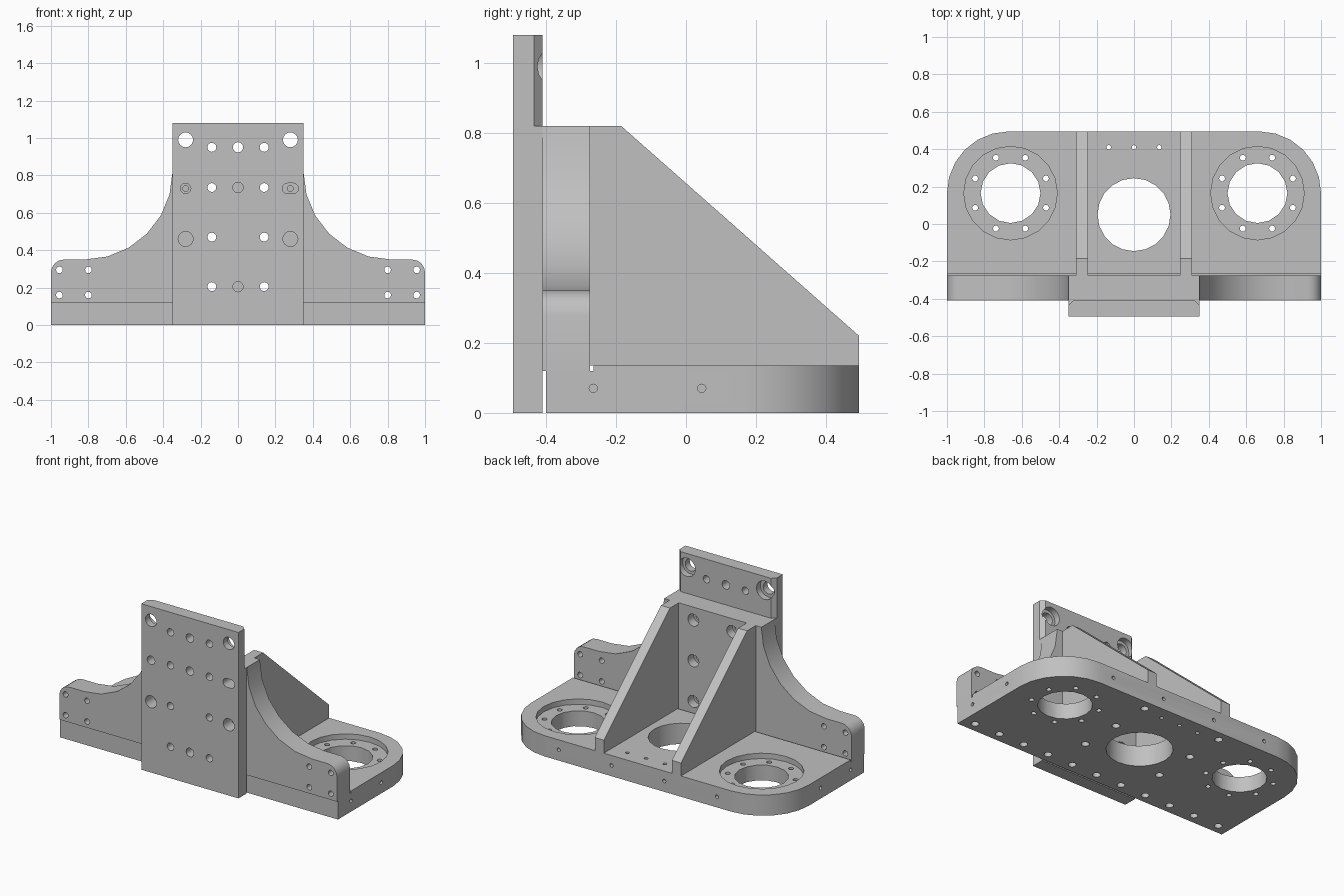
import bpy, bmesh
from math import sin, cos, pi, radians
from mathutils import Vector

cube = bpy.data.objects.get("Cube")
if cube:
    bpy.data.objects.remove(cube, do_unlink=True)

grey = bpy.data.materials.new("machined_grey")
grey.use_nodes = True
colour = (0.53, 0.53, 0.53, 1)
grey.diffuse_color = colour
grey.node_tree.nodes["Principled BSDF"].inputs["Base Color"].default_value = colour


def arc(cx, cy, r, start, end, steps):
    """Points along an arc, angles in degrees."""
    angles = [radians(start + (end - start) * i / steps) for i in range(steps + 1)]
    return [(cx + r * cos(a), cy + r * sin(a)) for a in angles]


def add_prism(bm, pts, axis, lo, hi):
    """Extrude a 2D outline along an axis."""
    place = {"x": lambda u, v, w: (w, u, v),
             "y": lambda u, v, w: (u, w, v),
             "z": lambda u, v, w: (u, v, w)}[axis]
    a = [bm.verts.new(place(u, v, lo)) for u, v in pts]
    b = [bm.verts.new(place(u, v, hi)) for u, v in pts]
    bm.faces.new(a)
    bm.faces.new(b)
    n = len(pts)
    for i in range(n):
        j = (i + 1) % n
        bm.faces.new((a[i], a[j], b[j], b[i]))


def make(name, prisms):
    bm = bmesh.new()
    for p in prisms:
        add_prism(bm, *p)
    bmesh.ops.recalc_face_normals(bm, faces=bm.faces)
    mesh = bpy.data.meshes.new(name)
    bm.to_mesh(mesh)
    bm.free()
    mesh.materials.append(grey)
    ob = bpy.data.objects.new(name, mesh)
    bpy.context.collection.objects.link(ob)
    return ob


def cut(ob, prisms):
    """Subtract a set of separate prisms and drop the cutter."""
    cutter = make("cutter", prisms)
    cutter.hide_render = True
    mod = ob.modifiers.new("cut", "BOOLEAN")
    mod.operation, mod.solver, mod.object = "DIFFERENCE", "EXACT", cutter
    bpy.context.view_layer.objects.active = ob
    bpy.ops.object.modifier_apply(modifier=mod.name)
    bpy.data.objects.remove(cutter, do_unlink=True)


def hole(u, v, r, axis, lo, hi, sides=12):
    step = 360 / sides
    return (arc(u, v, r, 0, 360 - step, sides - 1), axis, lo, hi)


def rect(u0, u1, v0, v1):
    return [(u0, v0), (u1, v0), (u1, v1), (u0, v1)]


def mirrored(pts):
    return pts + [(-u, v) for u, v in reversed(pts)]


BACK, FRONT = 0.495, -0.495
FACE, REAR = -0.41, -0.275          # faces of the upright
SEAT, TOP = 0.12, 0.135             # base heights under and behind the upright
SIDES = (-1, 1)

# Base plate with rounded rear corners and a seat for the upright
half = [(1, -0.4)] + arc(0.67, BACK - 0.33, 0.33, 0, 90, 6)
base = make("base_plate", [(mirrored(half), "z", 0, TOP)])
cut(base, [(rect(-1.1, 1.1, -0.5, -0.265), "z", SEAT, 0.2)])
# Large centre opening, bearing recesses and side drillings
cut(base, [hole(0, 0.05, 0.195, "z", -0.1, 0.3, 20)]
    + [hole(s * 0.66, 0.165, 0.25, "z", 0.1, 0.3, 20) for s in SIDES])
drill = [hole(s * 0.66, 0.165, 0.16, "z", -0.1, 0.3, 16) for s in SIDES]
for s in SIDES:
    for i in range(8):
        a = pi / 8 + i * pi / 4
        drill.append(hole(s * 0.66 + 0.205 * cos(a), 0.165 + 0.205 * sin(a),
                          0.016, "z", -0.1, 0.3, 10))
    # Edge holes on the ends and the rear
    drill += [hole(y, 0.07, 0.012, "x", *sorted((s * 0.95, s * 1.1))) for y in (-0.265, 0.045)]
    drill += [hole(s * x, 0.07, 0.012, "y", 0.45, 0.6) for x in (0.19, 0.57)]
    # Screw recesses below the ribs
    drill += [hole(s * 0.28, y, 0.024, "z", -0.1, 0.07) for y in (-0.106, 0.17, 0.43)]
drill += [hole(x, 0.41, 0.012, "z", -0.1, 0.3) for x in (-0.135, 0, 0.135)]
# Screw recesses below the upright
drill += [hole(i * 0.184, -0.338, 0.024, "z", -0.1, 0.07) for i in range(-5, 6)]
cut(base, drill)

# Upright with concave shoulders
half = ([(1, SEAT)] + arc(0.93, 0.28, 0.07, 0, 90, 4)
        + arc(0.82, 0.82, 0.47, 270, 180, 6))
upright = make("upright_plate", [(mirrored(half), "y", FACE, REAR)])
rows = (0.205, 0.47, 0.735)
cut(upright, [hole(s * 0.14, z, 0.04, "y", REAR - 0.06, 0) for s in SIDES for z in rows])
cut(upright, [hole(s * 0.14, z, 0.024, "y", -0.5, 0) for s in SIDES for z in rows]
    + [hole(s * x, z, 0.018, "y", -0.5, 0)
       for s in SIDES for x in (0.8, 0.955) for z in (0.16, 0.295)]
    + [hole(s * 0.28, 0.73, 0.016, "y", -0.5, -0.33) for s in SIDES])

# Front mounting plate, chamfered where it rises above the upright
plate = make("front_plate", [(rect(-0.35, 0.35, 0, 1.08), "y", FRONT, FACE)])
cut(plate, [([(s * 0.36, -0.445), (s * 0.315, -0.4), (s * 0.36, -0.4)], "z", 0.82, 1.2)
            for s in SIDES])
cut(plate, [hole(s * 0.28, 0.99, 0.06, "y", -0.45, -0.3, 16) for s in SIDES])
slot = arc(0.295, 0.73, 0.028, -90, 90, 6) + arc(0.265, 0.73, 0.028, 90, 270, 6)
cut(plate, [hole(s * 0.28, z, 0.04, "y", -0.6, -0.3, 16) for s in SIDES for z in (0.46, 0.99)]
    + [hole(s * 0.14, z, 0.024, "y", -0.6, -0.3) for s in SIDES for z in rows + (0.95,)]
    + [hole(0, 0.95, 0.028, "y", -0.6, -0.3)]
    + [hole(0, z, 0.028, "y", -0.6, -0.43) for z in (0.205, 0.735)]
    + [hole(-0.28, 0.73, 0.028, "y", -0.6, -0.3), (slot, "y", -0.6, -0.3)])

# Sloping ribs
profile = [(REAR, TOP), (BACK, TOP), (BACK, 0.22), (-0.185, 0.82), (REAR, 0.82)]
ribs = [make(name, [(profile, "x", *sorted((s * 0.245, s * 0.31)))])
        for name, s in (("right_rib", -1), ("left_rib", 1))]

# Smooth shading across curved walls only
for ob in [base, upright, plate] + ribs:
    bpy.ops.object.select_all(action="DESELECT")
    ob.select_set(True)
    bpy.context.view_layer.objects.active = ob
    bpy.ops.object.shade_smooth_by_angle(angle=radians(38))
